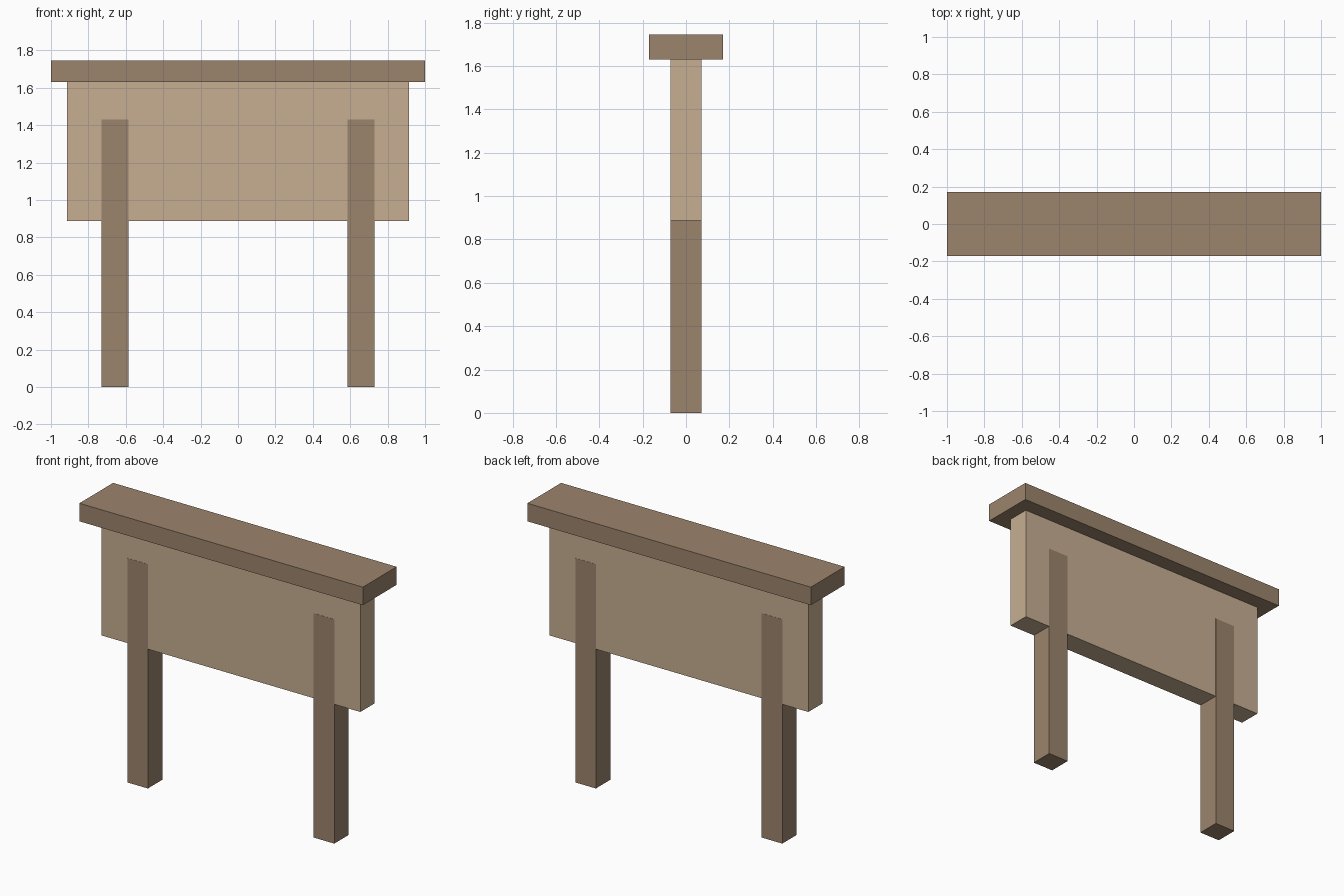
import bpy

if "Cube" in bpy.data.objects:
    bpy.data.objects.remove(bpy.data.objects["Cube"])


def material(name, color):
    mat = bpy.data.materials.new(name)
    mat.diffuse_color = (*color, 1)
    mat.use_nodes = True
    mat.node_tree.nodes["Principled BSDF"].inputs["Base Color"].default_value = mat.diffuse_color
    return mat


def box(name, x, y, z, mat):
    """Box from (min, max) ranges in x and z, half depth y."""
    bpy.ops.mesh.primitive_cube_add(size=1)
    ob = bpy.context.object
    ob.name = name
    for v in ob.data.vertices:
        v.co.x = x[1] if v.co.x > 0 else x[0]
        v.co.y = y if v.co.y > 0 else -y
        v.co.z = z[1] if v.co.z > 0 else z[0]
    ob.data.materials.append(mat)
    return ob


dark = material("dark_wood", (0.33, 0.23, 0.15))
light = material("light_wood", (0.57, 0.43, 0.29))

# Overhanging cap on top of the board
box("cap", (-1, 1), 0.17, (1.63, 1.745), dark)

# Sign board
box("board", (-0.913, 0.913), 0.0715, (0.888, 1.63), light)

# Posts, let through the board and just proud of its faces
box("left_post", (-0.73, -0.585), 0.0725, (0, 1.43), dark)
box("right_post", (0.585, 0.73), 0.0725, (0, 1.43), dark)
